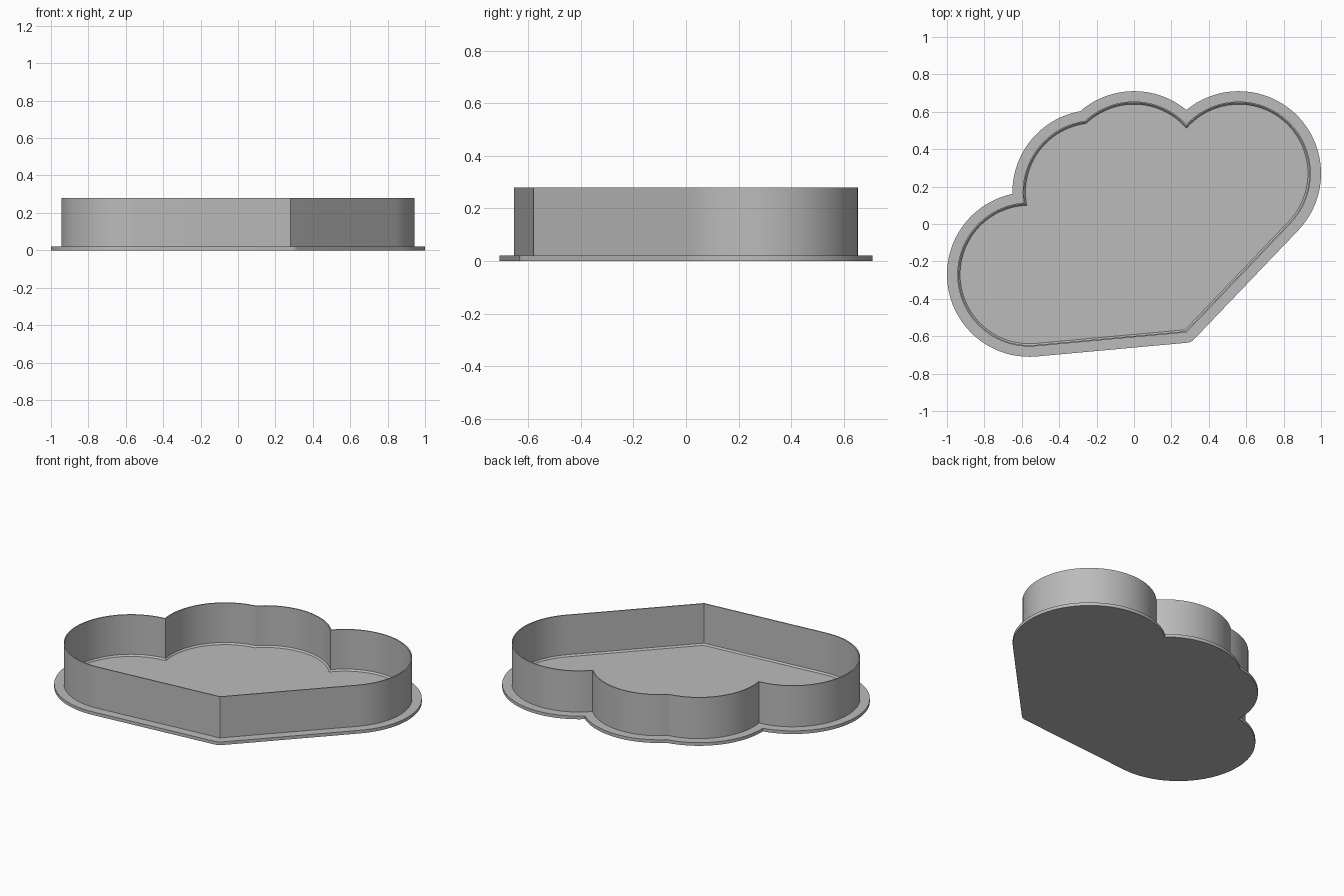
import bpy, bmesh, math
from mathutils import Vector

if "Cube" in bpy.data.objects:
    bpy.data.objects.remove(bpy.data.objects["Cube"])

R = 0.385                      # lobe radius of the cutting wall
FLANGE = 0.055                 # how far the base sticks out past the wall
BASE_Z, TOP_Z = 0.02, 0.28
LOBES = [Vector(p) for p in ((0.56, 0.27), (0, 0.27), (-0.21, 0.17), (-0.56, -0.27))]
CORNER = Vector((0.28, -0.58))

grey = bpy.data.materials.new("grey_plastic")
grey.diffuse_color = (0.5, 0.5, 0.5, 1)
grey.use_nodes = True
grey.node_tree.nodes["Principled BSDF"].inputs["Base Color"].default_value = grey.diffuse_color


def angle(v):
    return math.atan2(v.y, v.x)


def direction(a):
    return Vector((math.cos(a), math.sin(a)))


def tangent_angle(c, side):
    d = CORNER - c
    return angle(d) + side * math.acos(R / d.length)


A_RIGHT = tangent_angle(LOBES[0], 1)
A_LEFT = tangent_angle(LOBES[3], -1)


def arc(c, r, a0, a1, n):
    return [c + r * direction(a0 + (a1 - a0) * i / n) for i in range(n + 1)]


def cloud(offset):
    """Cloud outline, counter-clockwise, grown by offset."""
    r = R + offset
    # pointed corner: rounded when grown, mitred when shrunk
    if offset > 0:
        pts = arc(CORNER, offset, A_LEFT, A_RIGHT, 6)
    else:
        n1, n2 = direction(A_LEFT), direction(A_RIGHT)
        pts = [CORNER + (n1 + n2) * (offset / (1 + n1.dot(n2)))]
    # valleys where neighbouring lobes meet
    valleys = []
    for a, b in zip(LOBES, LOBES[1:]):
        d = b - a
        h = math.sqrt(r * r - d.length_squared / 4)
        valleys.append((a + b) / 2 + Vector((d.y, -d.x)).normalized() * h)
    for i, c in enumerate(LOBES):
        a0 = A_RIGHT if i == 0 else angle(valleys[i - 1] - c)
        a1 = A_LEFT if i == 3 else angle(valleys[i] - c)
        if a1 < a0:
            a1 += 2 * math.pi
        lobe = arc(c, r, a0, a1, 40)
        pts += lobe if i == 0 else lobe[1:]
    return pts


def build(name, rings, caps):
    """Skin a stack of (offset, z) rings; optionally cap first and last."""
    bm = bmesh.new()
    loops = [[bm.verts.new((p.x, p.y, z)) for p in cloud(o)] for o, z in rings]
    for lo, hi in zip(loops, loops[1:]):
        n = len(lo)
        for i in range(n):
            j = (i + 1) % n
            bm.faces.new((lo[i], lo[j], hi[j], hi[i]))
    if caps:
        bm.faces.new(loops[0][::-1])
        bm.faces.new(loops[-1])
    mesh = bpy.data.meshes.new(name)
    bm.to_mesh(mesh)
    bm.free()
    mesh.materials.append(grey)
    obj = bpy.data.objects.new(name, mesh)
    bpy.context.collection.objects.link(obj)
    bpy.ops.object.select_all(action='DESELECT')
    obj.select_set(True)
    bpy.context.view_layer.objects.active = obj
    bpy.ops.object.shade_smooth_by_angle(angle=math.radians(30))


# flat base with a flange all round
build("base_plate", [(FLANGE, 0), (FLANGE, BASE_Z)], True)

# thin upright wall with a small sloped foot on the inside
build("cloud_wall", [(0, BASE_Z), (0, TOP_Z), (-0.007, TOP_Z),
                     (-0.007, BASE_Z + 0.01), (-0.015, BASE_Z)], False)
